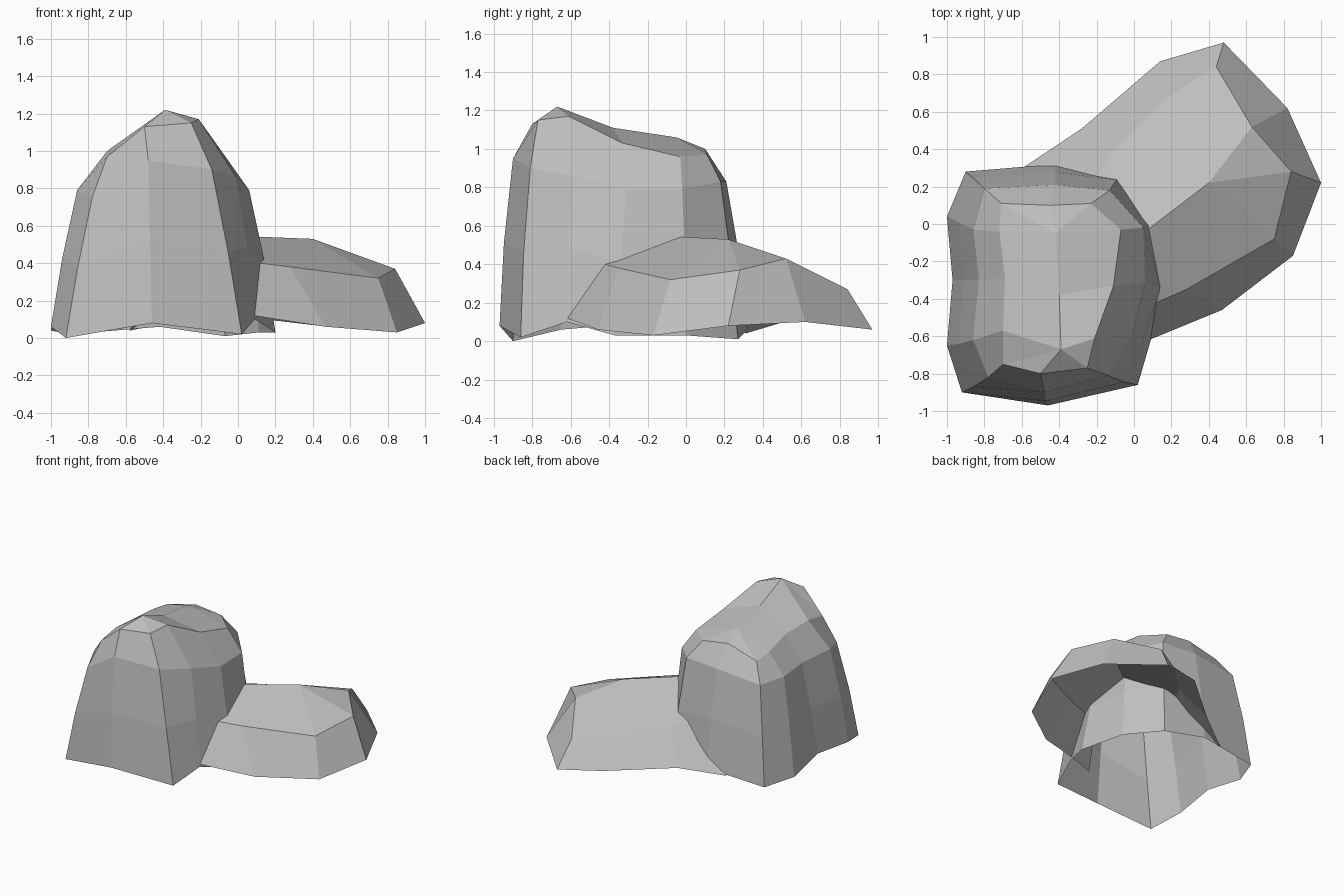
import bpy
import bmesh
from mathutils import Vector

default_cube = bpy.data.objects.get("Cube")
if default_cube:
    bpy.data.objects.remove(default_cube, do_unlink=True)


def make_material(name, colour):
    material = bpy.data.materials.new(name)
    material.use_nodes = True
    material.diffuse_color = colour
    shader = material.node_tree.nodes["Principled BSDF"]
    shader.inputs["Base Color"].default_value = colour
    shader.inputs["Roughness"].default_value = 0.9
    return material


def make_points(outline):
    """Turn an outline given in hundredths of a unit into vectors."""
    return [Vector(point) / 100 for point in outline]


def make_belly(lower, upper, swell):
    """Make a ring halfway between two others, pushed outwards a little."""
    ring = [low.lerp(high, 0.5) for low, high in zip(lower, upper)]
    centre = sum(ring, Vector()) / len(ring)
    for point in ring:
        outward = point - centre
        outward.z = 0
        point += outward.normalized() * swell
    return ring


def build_rock(name, rings, crest, material, closed):
    """Loft a bottomless rock through its rings, then roof it to a crest line."""
    bm = bmesh.new()
    loops = [[bm.verts.new(point) for point in ring] for ring in rings]
    crest_verts = [bm.verts.new(point) for point in crest]
    count = len(rings[0])
    spans = [(i, (i + 1) % count) for i in range(count if closed else count - 1)]

    # Side walls
    for lower, upper in zip(loops, loops[1:]):
        for i, j in spans:
            bm.faces.new((lower[i], lower[j], upper[j], upper[i]))

    # Roof facets, each running to the closest crest point
    def closest_crest(vert):
        return min(crest_verts, key=lambda c: (c.co.xy - vert.co.xy).length)

    rim = loops[-1]
    for i, j in spans:
        a, b = rim[i], rim[j]
        crest_a, crest_b = closest_crest(a), closest_crest(b)
        if crest_a is crest_b:
            bm.faces.new((a, b, crest_a))
        else:
            bm.faces.new((a, b, crest_b, crest_a))

    mesh = bpy.data.meshes.new(name)
    bm.to_mesh(mesh)
    bm.free()
    mesh.materials.append(material)
    rock = bpy.data.objects.new(name, mesh)
    bpy.context.collection.objects.link(rock)


stone = make_material("stone_grey", (0.52, 0.52, 0.52, 1.0))

# Tall boulder: outlines run anticlockwise from the front
tall_foot = make_points([
    (-46, -97, 8), (2, -86, 2), (9, -62, 10), (20, -37, 3),
    (11, 0, 3), (-7, 27, 1), (-42, 32, 6), (-90, 28, 2),
    (-100, 4, 4), (-97, -30, 9), (-100, -65, 6), (-92, -90, 0),
])
tall_shoulder = make_points([
    (-48, -90, 95), (-14, -81, 90), (-1, -59, 86), (6, -31, 79),
    (5, -2, 79), (-13, 18, 83), (-42, 21, 83), (-80, 19, 79),
    (-86, -3, 79), (-83, -30, 79), (-86, -62, 79), (-78, -82, 75),
])
tall_brow = make_points([
    (-50, -80, 113), (-25, -77, 115), (-21, -61, 117), (-11, -33, 103),
    (-7, -3, 96), (-23, 11, 97), (-45, 10, 100), (-71, 11, 93),
    (-72, -4, 95), (-69, -29, 99), (-70, -57, 100), (-70, -75, 97),
])
tall_belly = make_belly(tall_foot, tall_shoulder, 0.012)
tall_crest = make_points([(-39, -67, 122), (-40, -38, 111), (-42, -5, 106)])
build_rock("tall_boulder", [tall_foot, tall_belly, tall_shoulder, tall_brow],
           tall_crest, stone, closed=True)

# Low boulder: its open end is buried in the tall one
low_foot = make_points([
    (-15, -70, 12), (8, -62, 12), (47, -46, 6), (85, -17, 3), (100, 22, 8),
    (82, 62, 10), (48, 97, 6), (14, 87, 10), (-28, 51, 10), (-58, 31, 4),
])
low_brow = make_points([
    (-1, -45, 39), (12, -42, 40), (28, -35, 38), (75, -8, 32), (84, 28, 37),
    (63, 52, 43), (44, 84, 27), (18, 68, 28), (-13, 37, 34), (-34, 0, 40),
])
low_crest = make_points([(40, 22, 53), (-11, -17, 55)])
build_rock("low_boulder", [low_foot, low_brow], low_crest, stone, closed=False)
